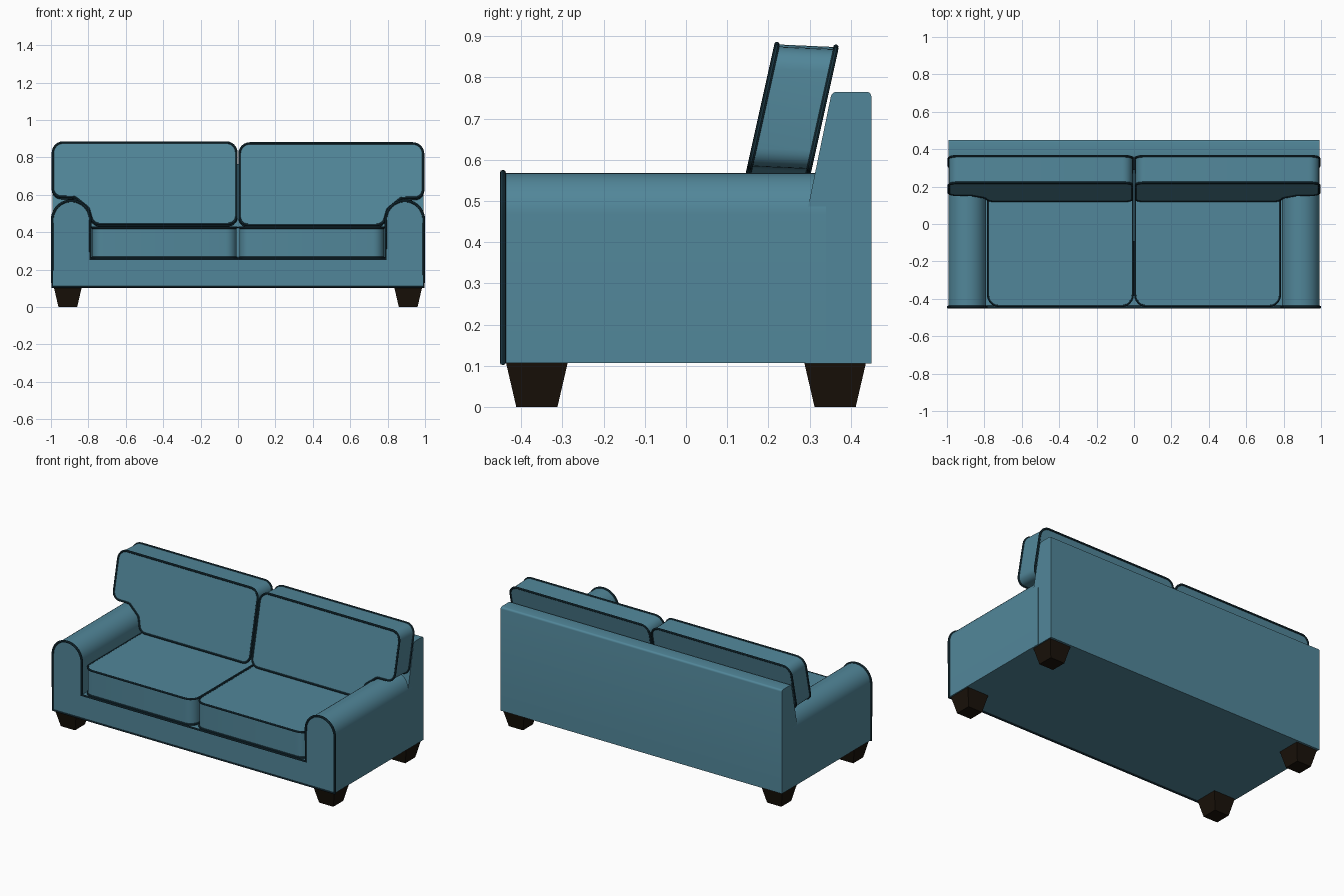
import bpy, bmesh, math
from mathutils import Vector, Matrix

if "Cube" in bpy.data.objects:
    bpy.data.objects.remove(bpy.data.objects["Cube"])


def material(name, rgb):
    m = bpy.data.materials.new(name)
    m.diffuse_color = (*rgb, 1)
    m.use_nodes = True
    m.node_tree.nodes["Principled BSDF"].inputs["Base Color"].default_value = m.diffuse_color
    return m


FABRIC = material("fabric", (0.083, 0.24, 0.32))
TRIM = material("trim", (0.010, 0.035, 0.05))
WOOD = material("dark_wood", (0.010, 0.006, 0.003))


def fillet(corners, n=6):
    """Round each (x, y, radius) corner of a closed outline."""
    out = []
    for i, (x, y, r) in enumerate(corners):
        p = Vector((x, y))
        if r == 0:
            out.append(p)
            continue
        a = (Vector(corners[i - 1][:2]) - p).normalized()
        b = (Vector(corners[(i + 1) % len(corners)][:2]) - p).normalized()
        half = a.angle(b) / 2
        c = p + (a + b).normalized() * r / math.sin(half)
        t = r / math.tan(half)
        v0, v1 = (p + a * t - c).normalized(), (p + b * t - c).normalized()
        out += [c + v0.slerp(v1, k / n).normalized() * r for k in range(n + 1)]
    return out


def finish(name, bm, mat, smooth=True):
    bmesh.ops.recalc_face_normals(bm, faces=bm.faces[:])
    me = bpy.data.meshes.new(name)
    bm.to_mesh(me)
    bm.free()
    ob = bpy.data.objects.new(name, me)
    bpy.context.collection.objects.link(ob)
    me.materials.append(mat)
    if smooth:
        bpy.ops.object.select_all(action='DESELECT')
        ob.select_set(True)
        bpy.context.view_layer.objects.active = ob
        bpy.ops.object.shade_smooth_by_angle(angle=math.radians(35))
    return ob


def prism(name, outline, place, w0, w1):
    """Extrude an outline between depths w0 and w1; place maps (u, v, w) to 3D."""
    bm = bmesh.new()
    a = [bm.verts.new(place(u, v, w0)) for u, v in outline]
    b = [bm.verts.new(place(u, v, w1)) for u, v in outline]
    bm.faces.new(a)
    bm.faces.new(b[::-1])
    for i in range(len(a)):
        bm.faces.new((a[i - 1], b[i - 1], b[i], a[i]))
    return finish(name, bm, FABRIC)


def piping(name, outline, place, w, r=0.0075):
    """Closed cord following an outline at depth w."""
    cu = bpy.data.curves.new(name, 'CURVE')
    cu.dimensions = '3D'
    cu.bevel_depth, cu.bevel_resolution = r, 2
    sp = cu.splines.new('POLY')
    sp.points.add(len(outline) - 1)
    for pt, (u, v) in zip(sp.points, outline):
        pt.co = (*place(u, v, w), 1)
    sp.use_cyclic_u = True
    ob = bpy.data.objects.new(name, cu)
    bpy.context.collection.objects.link(ob)
    me = bpy.data.meshes.new_from_object(ob.evaluated_get(bpy.context.evaluated_depsgraph_get()))
    bpy.data.objects.remove(ob)
    bm = bmesh.new()
    bm.from_mesh(me)
    bpy.data.meshes.remove(me)
    finish(name, bm, TRIM)


# Base with both rounded arms, one U-shaped front profile
X, XI, R = 0.993, 0.79, 0.101
frame = fillet([(-X, 0.107, 0), (X, 0.107, 0), (X, 0.568, R), (XI, 0.568, R), (XI, 0.256, 0),
                (-XI, 0.256, 0), (-XI, 0.568, R), (-X, 0.568, R)], 10)
front = lambda u, v, w: (u, w, v)
prism("base_and_arms", frame, front, -0.446, 0.34)
piping("front_piping", frame, front, -0.4445)

# Backrest, side profile run across the full width
back = fillet([(0.45, 0.105, 0), (0.45, 0.765, 0.012), (0.354, 0.765, 0.015),
               (0.29, 0.455, 0), (0.29, 0.105, 0)], 4)
prism("backrest", back, lambda u, v, w: (w, u, v), -0.991, 0.991)

# Cushions on each side
for s, side in ((-1, "left"), (1, "right")):
    # Seat cushion, rounded front corners
    seat = fillet([(0.007, -0.438, 0.06), (0.78, -0.438, 0.06), (0.78, 0.28, 0), (0.007, 0.28, 0)])
    plan = lambda u, v, w: (s * u, v, w)
    prism(side + "_seat_cushion", seat, plan, 0.256, 0.429)
    for w, e in ((0.264, "lower"), (0.425, "upper")):
        piping(f"{side}_seat_{e}_piping", seat, plan, w, 0.0065)

    # Leaning back cushion, notched to sit over the arm
    dz = -0.005 if s > 0 else 0
    shape = fillet([(0.008, 0.444, 0.045), (0.775, 0.444, 0.045), (0.80, 0.53, 0.03),
                    (0.872, 0.588, 0.03), (0.99, 0.59, 0.045), (0.99, 0.88, 0.055),
                    (0.008, 0.88, 0.055)])
    lean = lambda u, v, w: (s * u, 0.121 + 0.222 * (v - 0.44) + w, v + dz - 0.045 * w)
    prism(side + "_back_cushion", shape, lean, 0, 0.147)
    for w, e in ((0.002, "front"), (0.145, "rear")):
        piping(f"{side}_back_cushion_{e}_piping", shape, lean, w, 0.0065)

# Tapered square legs
for sx, nx in ((-1, "left"), (1, "right")):
    for sy, ny in ((-1, "front"), (1, "rear")):
        bm = bmesh.new()
        bmesh.ops.create_cone(bm, cap_ends=True, segments=4, radius1=0.05 * math.sqrt(2),
                              radius2=0.075 * math.sqrt(2), depth=0.108,
                              matrix=Matrix.Translation((sx * 0.91, sy * 0.362, 0.054))
                              @ Matrix.Rotation(math.pi / 4, 4, 'Z'))
        finish(f"{ny}_{nx}_leg", bm, WOOD, smooth=False)
